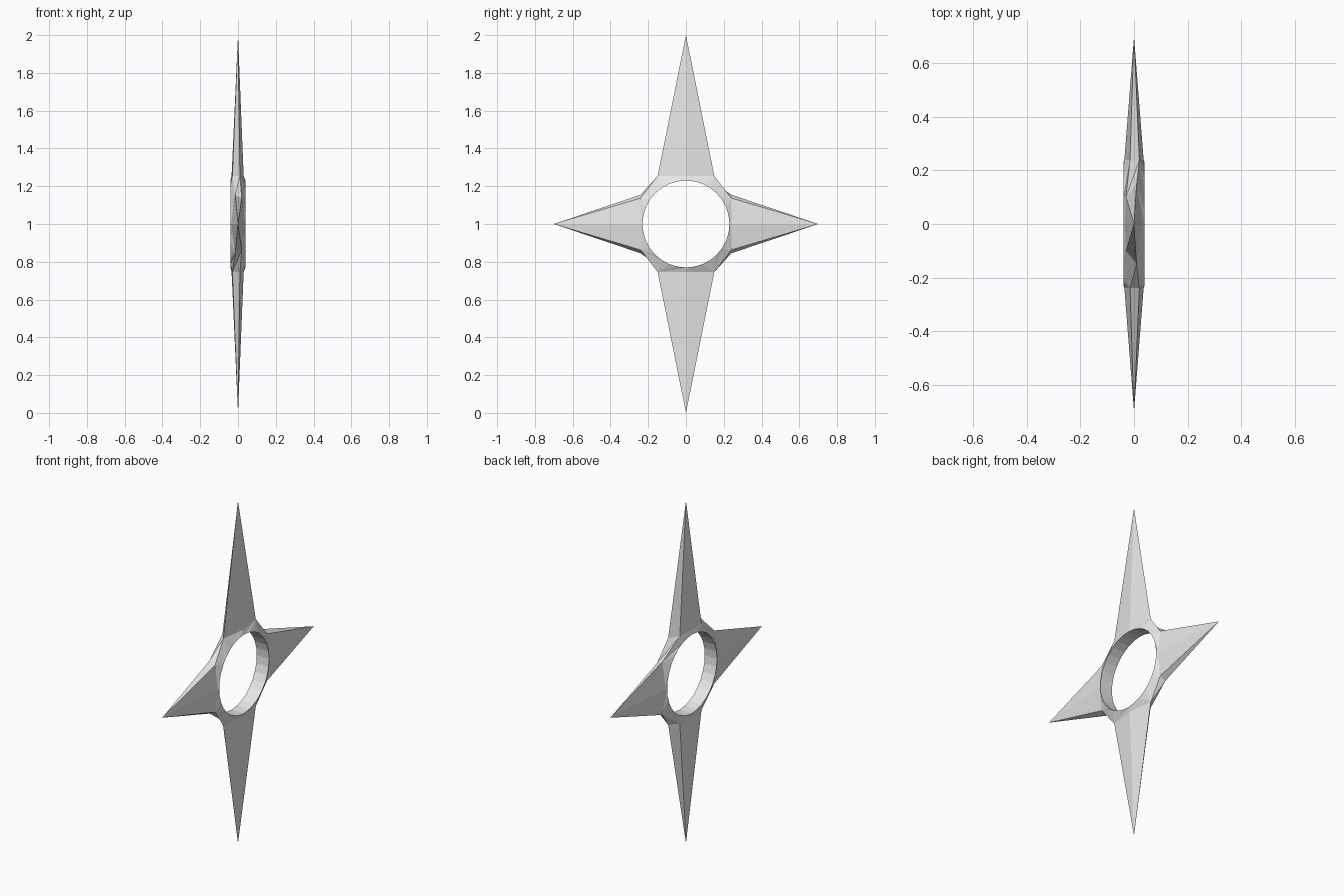
import bpy, bmesh, math

if "Cube" in bpy.data.objects:
    bpy.data.objects.remove(bpy.data.objects["Cube"])

steel = bpy.data.materials.new("light_grey_steel")
steel.diffuse_color = (0.8, 0.8, 0.8, 1)
steel.use_nodes = True
steel.node_tree.nodes["Principled BSDF"].inputs["Base Color"].default_value = steel.diffuse_color

HOLE_R, SEGS, HALF_THICK, MID = 0.23, 32, 0.04, 1.0
bm = bmesh.new()


def point(x, u, v):
    """x = depth, u = along y, v = height from the hub centre."""
    return bm.verts.new((x, u, v + MID))


def angle(v):
    return math.atan2(v.co.z - MID, v.co.y) % (2 * math.pi)


# Spike description: length, base distance, and per side (depth, half width, ridge depth)
wide_v, narrow_v = (0.01, 0.15, 0.03), (-0.03, 0.10, -0.034)
wide_h, narrow_h = (-0.015, 0.155, -0.036), (0.02, 0.137, 0.036)
spikes = [(0.70, 0.24, narrow_h, wide_h), (0.99, 0.254, wide_v, narrow_v)] * 2

# Spikes: two ridged faces plus a side wall each way, meeting at the tip
outline = {1: [], -1: []}
for k, (length, base, right, left) in enumerate(spikes):
    c, s = round(math.cos(k * math.pi / 2)), round(math.sin(k * math.pi / 2))
    if k % 2:
        length = 1.0
    tip = point(0, length * c, length * s)
    for side, (depth, half, ridge) in ((1, right), (-1, left)):
        tri = [point(x, base * c - w * s, base * s + w * c)
               for x, w in ((depth, -half), (ridge, 0), (depth, half))]
        outline[side] += tri
        for a, b in zip(tri, tri[1:]):
            bm.faces.new((a, tip, b))
    for i in (-3, -1):
        bm.faces.new((outline[1][i], outline[-1][i], tip))

# Shoulders joining neighbouring spikes
for k in range(4):
    a, b = 3 * k + 2, (3 * k + 3) % 12
    f, r = outline[1], outline[-1]
    bm.faces.new((f[a], f[b], r[b]))
    bm.faces.new((f[a], r[b], r[a]))

# Hub faces: stitch each round rim to the spike bases by angle
rims = {}
for side in (1, -1):
    rim = [point(side * HALF_THICK, HOLE_R * math.cos(2 * math.pi * i / SEGS),
                 HOLE_R * math.sin(2 * math.pi * i / SEGS)) for i in range(SEGS)]
    rims[side] = rim
    outer = outline[side][1:] + outline[side][:1]
    i = j = 0
    while i < SEGS or j < 12:
        ri, oj = rim[i % SEGS], outer[j % 12]
        next_r = 2 * math.pi * (i + 1) / SEGS
        next_o = angle(outer[j + 1]) if j < 11 else 2 * math.pi
        if i < SEGS and (j >= 12 or next_r <= next_o):
            i += 1
            bm.faces.new((ri, oj, rim[i % SEGS]))
        else:
            j += 1
            bm.faces.new((ri, oj, outer[j % 12]))

# Wall of the centre hole
for i in range(SEGS):
    n = (i + 1) % SEGS
    bm.faces.new((rims[1][i], rims[1][n], rims[-1][n], rims[-1][i]))

bmesh.ops.recalc_face_normals(bm, faces=bm.faces)
mesh = bpy.data.meshes.new("throwing_star")
bm.to_mesh(mesh)
bm.free()
mesh.materials.append(steel)
star = bpy.data.objects.new("throwing_star", mesh)
bpy.context.collection.objects.link(star)
